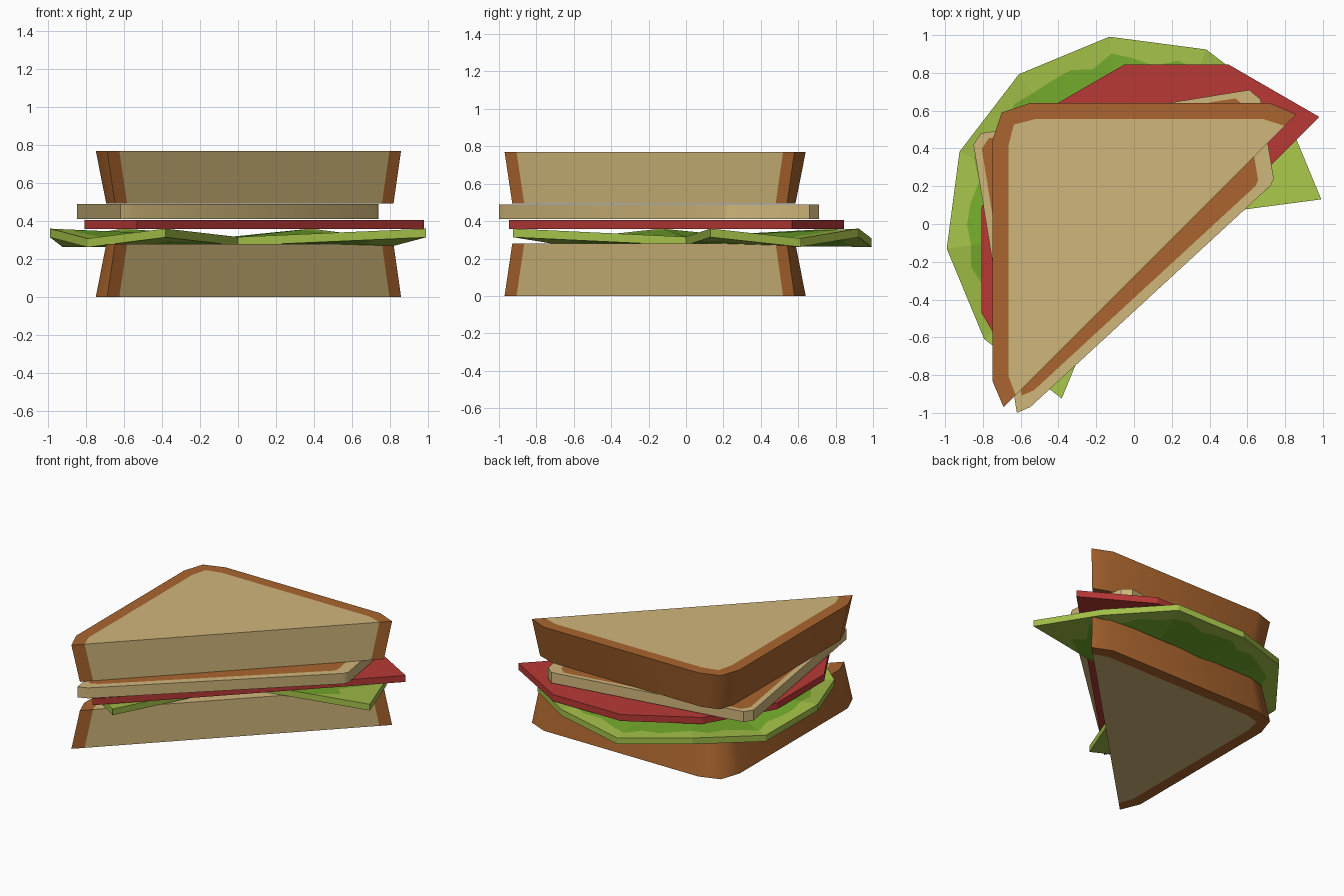
import bpy, bmesh, math
from mathutils import Vector

if "Cube" in bpy.data.objects:
    bpy.data.objects.remove(bpy.data.objects["Cube"])


def material(name, r, g, b):
    lin = [(c / 255 / 12.92) if c < 11 else ((c / 255 + 0.055) / 1.055) ** 2.4 for c in (r, g, b)]
    m = bpy.data.materials.new(name)
    m.diffuse_color = (*lin, 1)
    m.use_nodes = True
    m.node_tree.nodes["Principled BSDF"].inputs["Base Color"].default_value = m.diffuse_color
    return m


TAN = material("bread_tan", 208, 182, 122)
CRUST = material("crust_brown", 170, 101, 46)
RED = material("tomato_red", 184, 57, 54)
LIME = material("lettuce_light", 165, 194, 73)
GREEN = material("lettuce_green", 118, 173, 45)


def build(name, mats, rings, faces, smooth=None):
    """rings: equal-length point lists; faces: (list of (ring, index), material)."""
    bm = bmesh.new()
    v = [[bm.verts.new(p) for p in ring] for ring in rings]
    for ids, mat in faces:
        bm.faces.new([v[r][i] for r, i in ids]).material_index = mat
    bmesh.ops.recalc_face_normals(bm, faces=bm.faces[:])
    me = bpy.data.meshes.new(name)
    bm.to_mesh(me)
    bm.free()
    for m in mats:
        me.materials.append(m)
    ob = bpy.data.objects.new(name, me)
    bpy.context.collection.objects.link(ob)
    if smooth:
        bpy.ops.object.select_all(action='DESELECT')
        ob.select_set(True)
        bpy.context.view_layer.objects.active = ob
        bpy.ops.object.shade_smooth_by_angle(angle=math.radians(smooth))
    return ob


def strip(a, b, n, mat, closed=False):
    """Quads joining ring a to ring b."""
    return [([(a, i), (a, (i + 1) % n), (b, (i + 1) % n), (b, i)], mat)
            for i in range(n if closed else n - 1)]


def cap(r, n, mat):
    return ([(r, i) for i in range(n)], mat)


# Bread slices: outline points with inward directions; the cut joins last to first
BREAD = [((-0.69, -0.97), (0.75, 0.75)), ((-0.75, -0.83), (1, 0.3)), ((-0.75, 0.44), (1, -0.3)),
         ((-0.70, 0.59), (0.75, -0.75)), ((-0.55, 0.64), (0.3, -1)), ((0.72, 0.64), (-0.4, -1)),
         ((0.86, 0.58), (-0.72, -0.72))]


def bread(name, z_wide, z_narrow):
    def ring(d, z):
        return [(p[0] + d * n[0], p[1] + d * n[1], z) for p, n in BREAD]
    n = len(BREAD)
    # 0 wide outer, 1 narrow outer, 2 wide crumb, 3 narrow crumb
    rings = [ring(0, z_wide), ring(0.055, z_narrow), ring(0.085, z_wide), ring(0.14, z_narrow)]
    faces = strip(0, 1, n, 1) + strip(0, 2, n, 1) + strip(1, 3, n, 1)
    faces += [cap(2, n, 0), cap(3, n, 0)]
    faces += [([(0, i), (1, i), (3, i), (2, i)], 1) for i in (0, n - 1)]
    faces.append(([(2, 0), (3, 0), (3, n - 1), (2, n - 1)], 0))
    build(name, [TAN, CRUST], rings, faces, 60)


bread("bottom_bread", 0.0, 0.28)
bread("top_bread", 0.77, 0.493)

# Middle slice: tan rim and sides, brown filling on top
MID = [(-0.62, -1.0), (-0.85, 0.42), (-0.81, 0.48), (0.61, 0.71),
       (0.67, 0.66), (0.74, 0.24), (0.725, 0.205), (-0.55, -0.97)]
centre = Vector((-0.3, 0.15))
n = len(MID)
inner = [centre + (Vector(p) - centre) * 0.92 for p in MID]
build("middle_slice", [TAN, CRUST],
      [[(x, y, 0.412) for x, y in MID], [(x, y, 0.49) for x, y in MID],
       [(p.x, p.y, 0.49) for p in inner]],
      strip(0, 1, n, 0, True) + strip(1, 2, n, 0, True) + [cap(0, n, 0), cap(2, n, 1)], 40)

# Tomato: half of a twelve-sided disc, cut on the diagonal
disc = [(0.225 + 1.07 * math.cos(math.radians(a)), -0.19 + 1.07 * math.sin(math.radians(a)))
        for a in range(45, 226, 30)]
disc = [(x, y) for x, y in disc]
n = len(disc)
build("tomato", [RED], [[(x, y, z) for x, y in disc] for z in (0.357, 0.405)],
      strip(0, 1, n, 0, True) + [cap(0, n, 0), cap(1, n, 0)])

# Lettuce: wavy eight-sector fan about the centre, with a lighter ragged rim
SUB = 4
corner = [Vector((math.cos(math.radians(a)), math.sin(math.radians(a)), 0.36 if k % 2 == 0 else 0.308))
          for k, a in enumerate([7.5 + 30 * k for k in range(9)])]
hub = Vector((0, 0, 0.316))
outer = []
for k in range(8):
    outer += [corner[k].lerp(corner[k + 1], s / SUB) for s in range(SUB)]
outer.append(corner[8])
n = len(outer)
ragged = []
for i, p in enumerate(outer):
    end = min(i, n - 1 - i)
    f = (0.55 if end == 0 else 0.74 if end < 3 else 0.895) + 0.025 * math.sin(2.3 * i)
    ragged.append(hub.lerp(p, f))
down = Vector((0, 0, -0.046))
rings = [outer, ragged, [hub] + outer[:1],
         [p + down for p in outer], [p + down for p in ragged], [hub + down]]
rings[2] = [hub]
faces = strip(0, 3, n, 0)
for o, r, h in ((0, 1, 2), (3, 4, 5)):
    faces += strip(o, r, n, 0)
    faces += [([(r, i), (r, i + 1), (h, 0)], 1) for i in range(n - 1)]
for i in (0, n - 1):
    faces += [([(0, i), (1, i), (4, i), (3, i)], 0), ([(1, i), (2, 0), (5, 0), (4, i)], 0)]
build("lettuce", [LIME, GREEN], rings, faces)
